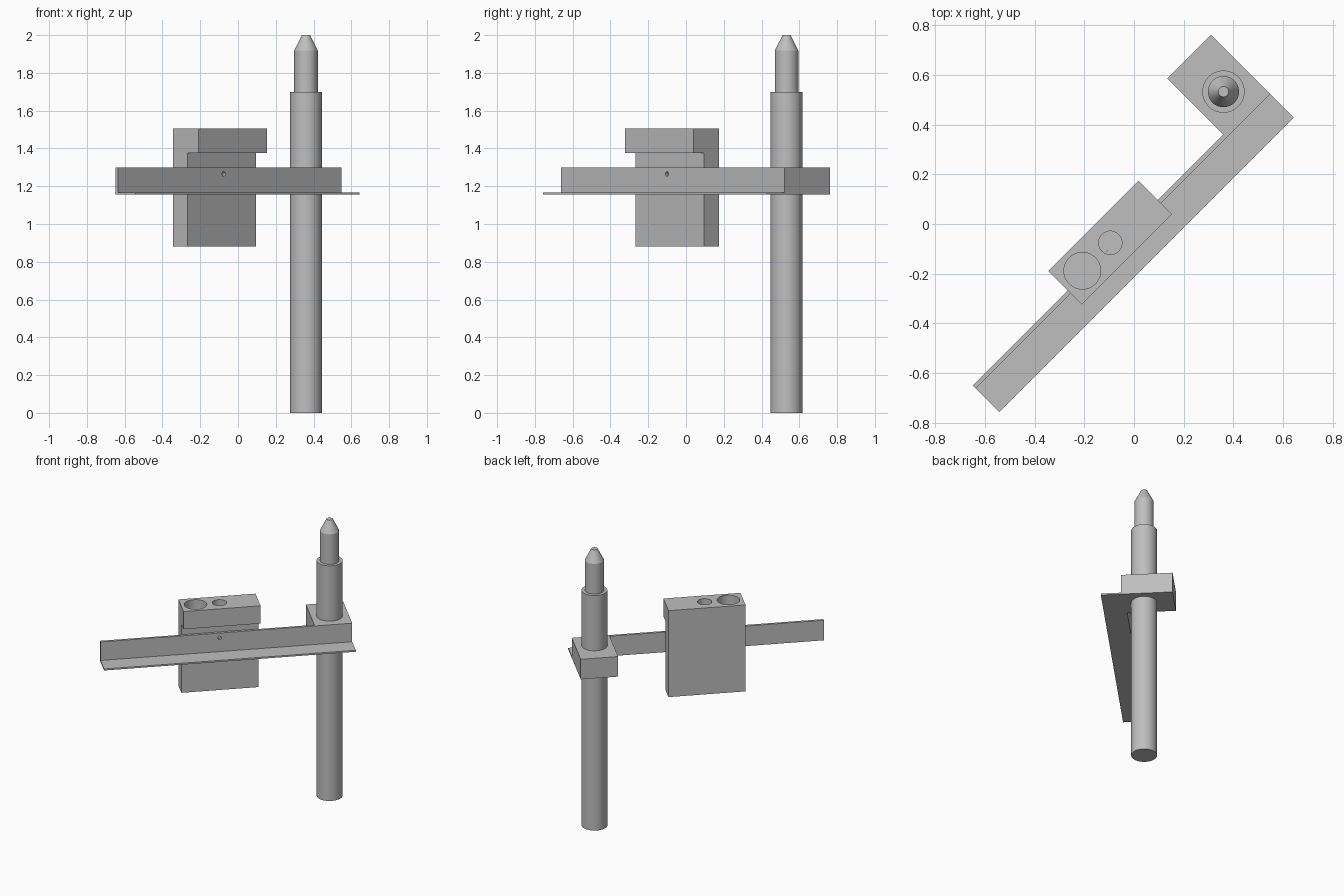
import bpy
import bmesh
import math
from mathutils import Matrix, Vector

if "Cube" in bpy.data.objects:
    bpy.data.objects.remove(bpy.data.objects["Cube"], do_unlink=True)

steel = bpy.data.materials.new("plain_grey")
steel.use_nodes = True
GREY = (0.52, 0.52, 0.52, 1)
steel.diffuse_color = GREY
steel.node_tree.nodes["Principled BSDF"].inputs["Base Color"].default_value = GREY

# The arm runs along local x, turned 45 degrees about the vertical axis
TURN = Matrix.Rotation(math.radians(45), 4, 'Z')


def finish(name, bm):
    bmesh.ops.recalc_face_normals(bm, faces=bm.faces)
    bm.transform(TURN)
    mesh = bpy.data.meshes.new(name)
    bm.to_mesh(mesh)
    bm.free()
    mesh.materials.append(steel)
    obj = bpy.data.objects.new(name, mesh)
    bpy.context.collection.objects.link(obj)
    return obj


def bar(name, profile, start, end):
    """Extrude a (depth, height) outline along the arm."""
    bm = bmesh.new()
    face = bm.faces.new([bm.verts.new((start, y, z)) for y, z in profile])
    out = bmesh.ops.extrude_face_region(bm, geom=[face])
    moved = [g for g in out["geom"] if isinstance(g, bmesh.types.BMVert)]
    bmesh.ops.translate(bm, verts=moved, vec=(end - start, 0, 0))
    return finish(name, bm)


def drill(target, centre, radius, length, along_depth=False):
    """Cut a round hole and discard the cutter."""
    bm = bmesh.new()
    bmesh.ops.create_cone(bm, cap_ends=True, segments=48, radius1=radius,
                          radius2=radius, depth=length)
    if along_depth:
        bm.transform(Matrix.Rotation(math.radians(90), 4, 'X'))
    bm.transform(Matrix.Translation(centre))
    cutter = finish("hole_cutter", bm)
    cutter.hide_render = True
    mod = target.modifiers.new("hole", 'BOOLEAN')
    mod.operation = 'DIFFERENCE'
    mod.solver = 'EXACT'
    mod.object = cutter
    bpy.context.view_layer.objects.active = target
    bpy.ops.object.modifier_apply(modifier=mod.name)
    bpy.data.objects.remove(cutter, do_unlink=True)


def lathe(name, profile, centre, segments=64):
    """Revolve (radius, height) points round a vertical axis."""
    bm = bmesh.new()
    rings = []
    for r, z in profile:
        rings.append([bm.verts.new(Vector((centre[0] + r * math.cos(a), centre[1] + r * math.sin(a), z)))
                      for a in (math.tau * i / segments for i in range(segments))])
    for low, high in zip(rings, rings[1:]):
        for i in range(segments):
            j = (i + 1) % segments
            bm.faces.new((low[i], low[j], high[j], high[i]))
    bm.faces.new(rings[0])
    bm.faces.new(rings[-1])
    return finish(name, bm)


# Angle-section arm with a small pin hole
arm = bar("angle_arm", [(-0.152, 1.155), (0, 1.155), (0, 1.30), (-0.018, 1.30),
                        (-0.018, 1.166), (-0.152, 1.166)], -0.918, 0.757)
drill(arm, (-0.125, -0.01, 1.265), 0.012, 0.06, along_depth=True)

# Hanging holder with an overhanging lip and two sockets
holder = bar("holder_block", [(0, 0.88), (0.11, 0.88), (0.11, 1.505), (-0.081, 1.505),
                              (-0.081, 1.377), (0, 1.377)], -0.377, 0.136)
for along, radius in ((-0.28, 0.074), (-0.121, 0.047)):
    drill(holder, (along, 0.014, 1.505), radius, 0.18)

# Clamp block at the end of the arm
bar("clamp_block", [(0, 1.155), (0.32, 1.155), (0.32, 1.30), (0, 1.30)], 0.508, 0.757)

# Stepped post with a tapered tip
post = lathe("stepped_post", [(0.085, 0), (0.085, 1.70), (0.0625, 1.70), (0.0625, 1.918),
                              (0.021, 2.0)], (0.631, 0.122))

for obj in (arm, holder, post):
    bpy.ops.object.select_all(action='DESELECT')
    obj.select_set(True)
    bpy.context.view_layer.objects.active = obj
    bpy.ops.object.shade_smooth_by_angle(angle=math.radians(25))
